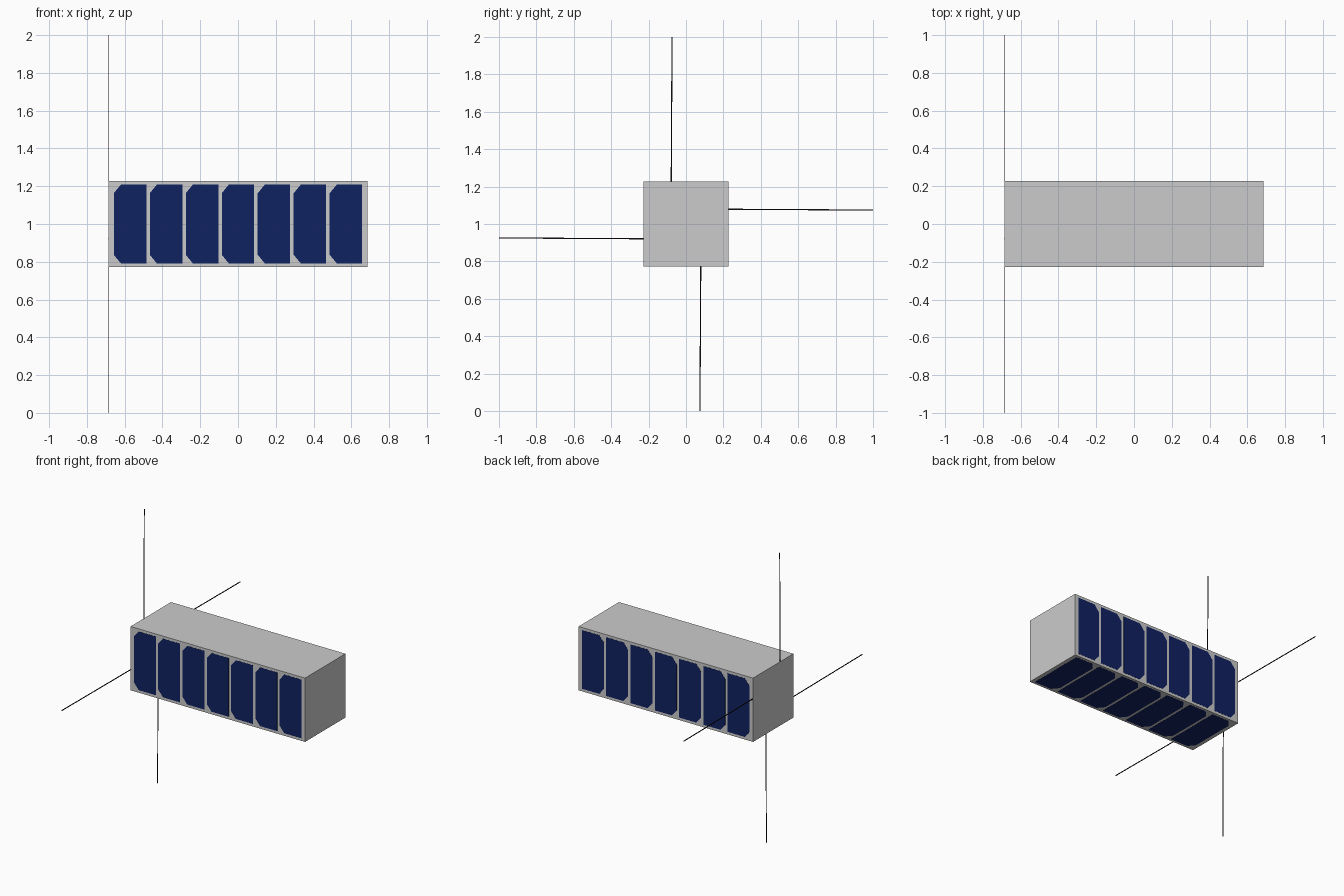
import bpy, bmesh
from math import pi
from mathutils import Matrix, Vector

if "Cube" in bpy.data.objects:
    bpy.data.objects.remove(bpy.data.objects["Cube"])

H = 0.2265           # half width of the square body
L = 0.685            # half length of the body
CENTRE = Matrix.Translation((0, 0, 1))


def material(name, rgb):
    m = bpy.data.materials.new(name)
    m.diffuse_color = (*rgb, 1)
    m.use_nodes = True
    m.node_tree.nodes["Principled BSDF"].inputs["Base Color"].default_value = m.diffuse_color
    return m


def make_object(name, bm, matrix, mat=None):
    bmesh.ops.recalc_face_normals(bm, faces=bm.faces)
    me = bpy.data.meshes.new(name)
    bm.to_mesh(me)
    bm.free()
    me.transform(matrix)
    ob = bpy.data.objects.new(name, me)
    bpy.context.collection.objects.link(ob)
    if mat:
        me.materials.append(mat)
    return ob


def prism(bm, points, direction):
    # extrude a flat outline into a closed solid
    face = bm.faces.new([bm.verts.new(p) for p in points])
    new = bmesh.ops.extrude_face_region(bm, geom=[face], use_keep_orig=True)["geom"]
    verts = [g for g in new if isinstance(g, bmesh.types.BMVert)]
    bmesh.ops.translate(bm, verts=verts, vec=Vector(direction))


cell_blue = material("cell_blue", (0.005, 0.016, 0.12))
antenna_black = material("antenna_black", (0.01, 0.01, 0.01))

# body
bm = bmesh.new()
bmesh.ops.create_cube(bm, size=2, matrix=Matrix.Diagonal((L, H, H, 1)))
make_object("body", bm, CENTRE)

# seven solar cells on front, underside and back, clipped corners towards -x
W, T, CX, CZ = 0.086, 0.208, 0.037, 0.045
for i, side in enumerate(("front", "bottom", "back")):
    bm = bmesh.new()
    for k in range(-3, 4):
        x = k * 0.1905
        outline = [(-W + CX, -T), (W, -T), (W, T), (-W + CX, T),
                   (-W, T - CZ), (-W, -T + CZ)]
        prism(bm, [(x + u, -H - 0.001, v) for u, v in outline], (0, 0.002, 0))
    make_object(side + "_solar_cells", bm, CENTRE @ Matrix.Rotation(i * pi / 2, 4, 'X'), cell_blue)

# four thin strip antennas in a pinwheel at the -x end, leaning very slightly
hw = 0.003
for i, side in enumerate(("top", "right", "bottom", "left")):
    bm = bmesh.new()
    root, tip = -0.079, -0.0745
    prism(bm, [(-L, root - hw, H - 0.002), (-L, root + hw, H - 0.002),
               (-L, tip + hw, 1), (-L, tip - hw, 1)], (0.003, 0, 0))
    make_object(side + "_antenna", bm, CENTRE @ Matrix.Rotation(-i * pi / 2, 4, 'X'), antenna_black)
